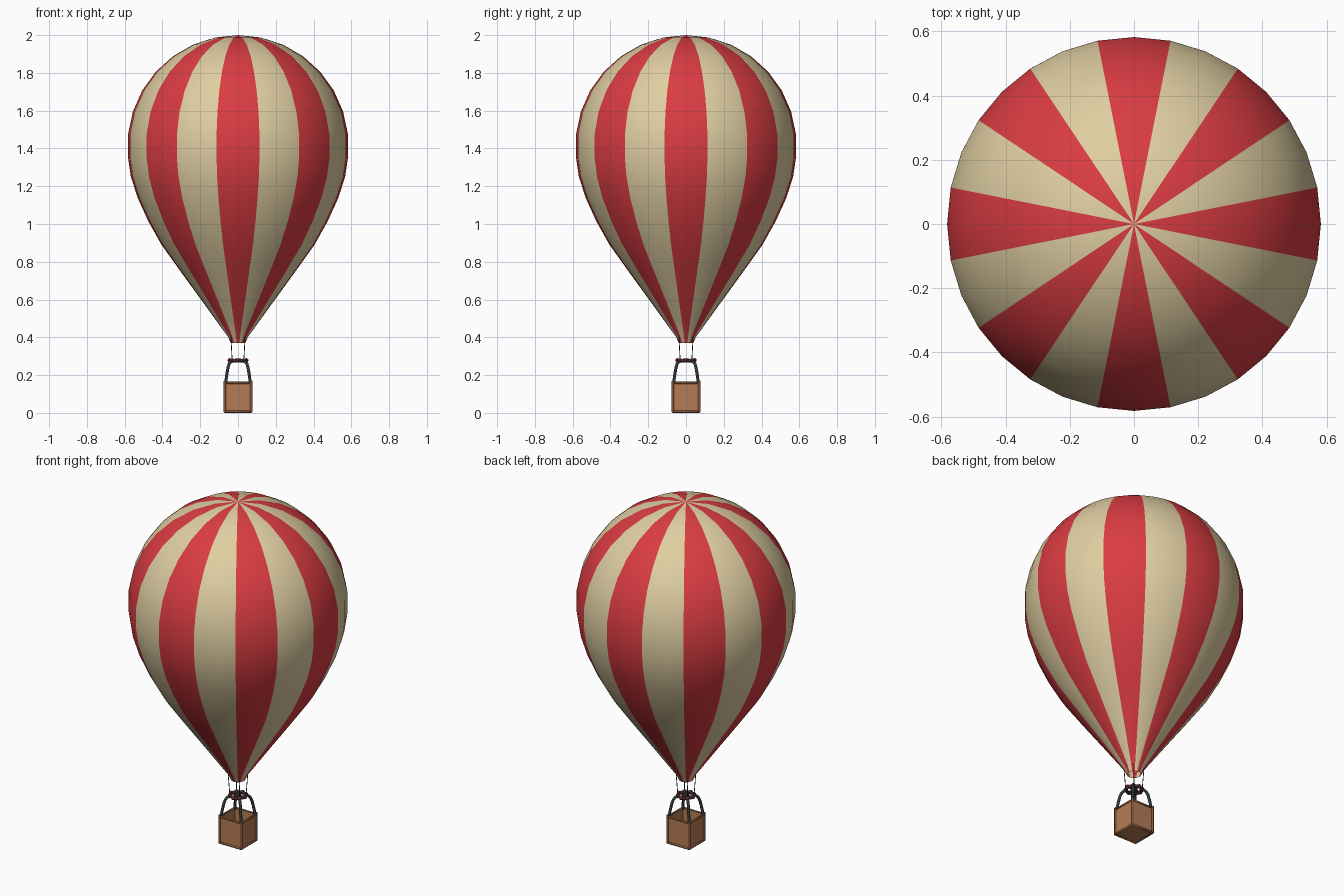
import bpy, bmesh, math
from mathutils import Vector

if "Cube" in bpy.data.objects:
    bpy.data.objects.remove(bpy.data.objects["Cube"])


def material(name, rgb):
    m = bpy.data.materials.new(name)
    m.diffuse_color = (*rgb, 1)
    m.use_nodes = True
    m.node_tree.nodes["Principled BSDF"].inputs["Base Color"].default_value = m.diffuse_color
    return m


RED = material("red cloth", (0.70, 0.045, 0.055))
CREAM = material("cream cloth", (0.74, 0.62, 0.36))
WICKER = material("wicker", (0.46, 0.20, 0.09))
TRIM = material("dark wicker", (0.25, 0.10, 0.045))
DARK = material("dark metal", (0.035, 0.04, 0.045))
MAROON = material("burner metal", (0.10, 0.025, 0.025))


def add_object(name, bm, mats, smooth=None):
    mesh = bpy.data.meshes.new(name)
    bm.to_mesh(mesh)
    bm.free()
    for m in mats:
        mesh.materials.append(m)
    ob = bpy.data.objects.new(name, mesh)
    bpy.context.collection.objects.link(ob)
    if smooth:
        bpy.ops.object.select_all(action='DESELECT')
        bpy.context.view_layer.objects.active = ob
        ob.select_set(True)
        bpy.ops.object.shade_smooth_by_angle(angle=math.radians(smooth))
    return ob


def tube(name, points, radius, mat, cyclic=False):
    cu = bpy.data.curves.new(name, 'CURVE')
    cu.dimensions = '3D'
    cu.bevel_depth = radius
    cu.bevel_resolution = 2
    cu.use_fill_caps = True
    sp = cu.splines.new('POLY')
    sp.points.add(len(points) - 1)
    for p, co in zip(sp.points, points):
        p.co = (*co, 1)
    sp.use_cyclic_u = cyclic
    cu.materials.append(mat)
    ob = bpy.data.objects.new(name, cu)
    bpy.context.collection.objects.link(ob)
    return ob


# Envelope: dome of 12 degree steps running into a cone, 32 sides, 16 gores
SIDES = 32
profile = [(0.585 * math.sin(math.radians(a)), 1.415 + 0.585 * math.cos(math.radians(a)))
           for a in range(12, 85, 12)]
profile += [(0.582, 1.35), (0.567, 1.25), (0.532, 1.14), (0.475, 1.015), (0.405, 0.89),
            (0.30, 0.743), (0.19, 0.592), (0.115, 0.488), (0.055, 0.405), (0.038, 0.37)]
bm = bmesh.new()
rings = [[bm.verts.new((r * math.cos(2 * math.pi * i / SIDES), r * math.sin(2 * math.pi * i / SIDES), z))
          for i in range(SIDES)] for r, z in profile]
top = bm.verts.new((0, 0, 2))
for i in range(SIDES):
    j = (i + 1) % SIDES
    gore = ((i + 1) // 2) % 2
    bm.faces.new((top, rings[0][i], rings[0][j])).material_index = gore
    for a, b in zip(rings, rings[1:]):
        bm.faces.new((a[i], b[i], b[j], a[j])).material_index = gore
add_object("envelope", bm, [RED, CREAM], 60)

# Basket: open box with a thin wall, built by insetting and sinking the top
bm = bmesh.new()
bmesh.ops.create_cube(bm, size=1)
bmesh.ops.scale(bm, vec=(0.142, 0.142, 0.152), verts=bm.verts)
bmesh.ops.translate(bm, vec=(0, 0, 0.082), verts=bm.verts)
lid = max(bm.faces, key=lambda f: f.calc_center_median().z)
bmesh.ops.inset_region(bm, faces=[lid], thickness=0.008)
sunk = bmesh.ops.extrude_discrete_faces(bm, faces=[lid])["faces"][0]
bmesh.ops.translate(bm, vec=(0, 0, -0.135), verts=sunk.verts)
add_object("basket", bm, [WICKER])

# Basket edging: bottom and top rails plus corner posts
CORNERS = [(1, 1), (-1, 1), (-1, -1), (1, -1)]
for label, z, r in (("bottom", 0.007, 0.007), ("top", 0.159, 0.006)):
    tube(f"basket_{label}_rail", [(0.07 * x, 0.07 * y, z) for x, y in CORNERS], r, TRIM, True)

for n, (x, y) in enumerate(CORNERS):
    tube(f"basket_corner_{n}", [(0.07 * x, 0.07 * y, 0.006), (0.07 * x, 0.07 * y, 0.168)], 0.007, TRIM)
    # Padded uprights bending in to the burner frame
    path = [(0.066, 0.155), (0.059, 0.205), (0.053, 0.24), (0.047, 0.26), (0.038, 0.271), (0.022, 0.275)]
    tube(f"upright_{n}", [(x * d, y * d, z) for d, z in path], 0.008, DARK)
    # Suspension ropes up to the envelope mouth
    tube(f"rope_{n}", [(x * 0.031, y * 0.031, 0.28), (x * 0.038, y * 0.038, 0.41)], 0.002, DARK)

# Burner frame: ring with clamps and a central burner
tube("burner_ring", [(0.042 * math.cos(k * math.pi / 8), 0.042 * math.sin(k * math.pi / 8), 0.277)
                     for k in range(16)], 0.009, MAROON, True)
bm = bmesh.new()
for k in range(8):
    a = k * math.pi / 4
    v = bmesh.ops.create_uvsphere(bm, u_segments=10, v_segments=6, radius=0.012)["verts"]
    bmesh.ops.translate(bm, vec=Vector((0.044 * math.cos(a), 0.044 * math.sin(a), 0.278)), verts=v)
add_object("burner_clamps", bm, [MAROON], 60)
bm = bmesh.new()
bmesh.ops.create_cone(bm, cap_ends=True, segments=16, radius1=0.02, radius2=0.016, depth=0.022)
bmesh.ops.translate(bm, vec=(0, 0, 0.278), verts=bm.verts)
add_object("burner", bm, [DARK], 40)
for n, (dx, dy) in enumerate(((1, 0), (0, 1))):
    tube(f"burner_bar_{n}", [(-0.042 * dx, -0.042 * dy, 0.277), (0.042 * dx, 0.042 * dy, 0.277)], 0.005, MAROON)
